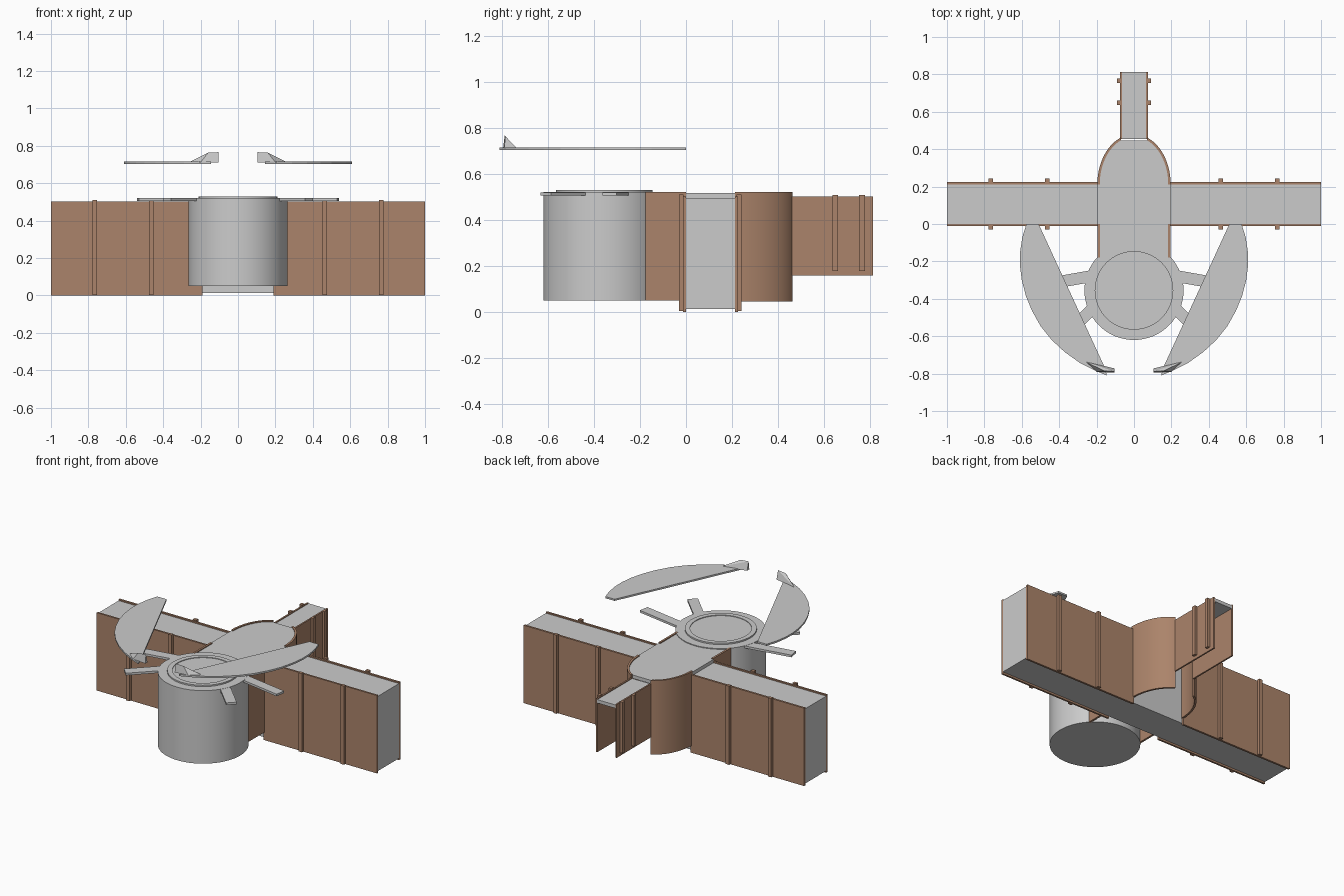
import bpy, bmesh, math

if "Cube" in bpy.data.objects:
    bpy.data.objects.remove(bpy.data.objects["Cube"])

brown = bpy.data.materials.new("brown_panel")
brown.diffuse_color = (0.41, 0.23, 0.145, 1)
brown.use_nodes = True
brown.node_tree.nodes["Principled BSDF"].inputs["Base Color"].default_value = brown.diffuse_color


def finish(name, bm, mat=None, mirror=False, smooth=False):
    bmesh.ops.recalc_face_normals(bm, faces=bm.faces)
    me = bpy.data.meshes.new(name)
    bm.to_mesh(me)
    bm.free()
    ob = bpy.data.objects.new(name, me)
    bpy.context.collection.objects.link(ob)
    if mat:
        me.materials.append(mat)
    if mirror:
        ob.modifiers.new("Mirror", 'MIRROR')
    if smooth:
        bpy.ops.object.select_all(action='DESELECT')
        ob.select_set(True)
        bpy.context.view_layer.objects.active = ob
        bpy.ops.object.shade_smooth_by_angle(angle=math.radians(35))
    return ob


def prism(name, pts, z0, z1, **kw):
    """Extrude an outline in the xy plane from z0 to z1."""
    bm = bmesh.new()
    face = bm.faces.new([bm.verts.new((x, y, z0)) for x, y in pts])
    top = bmesh.ops.extrude_face_region(bm, geom=[face])["geom"]
    for v in top:
        if isinstance(v, bmesh.types.BMVert):
            v.co.z = z1
    return finish(name, bm, **kw)


def box(name, x0, x1, y0, y1, z0, z1, **kw):
    return prism(name, [(x0, y0), (x1, y0), (x1, y1), (x0, y1)], z0, z1, **kw)


def lathe(name, profile, cy, steps=64):
    """Spin an (r, z) profile that starts and ends on the axis."""
    bm = bmesh.new()
    vs = [bm.verts.new((r, cy, z)) for r, z in profile]
    es = [bm.edges.new(p) for p in zip(vs, vs[1:])]
    bmesh.ops.spin(bm, geom=vs + es, cent=(0, cy, 0), axis=(0, 0, 1),
                   angle=math.tau, steps=steps)
    bmesh.ops.remove_doubles(bm, verts=bm.verts, dist=1e-4)
    return finish(name, bm, smooth=True)


def arc(rx, ry, cy, x_end, n=16):
    """Elliptical quarter from (rx, cy) round to x = x_end."""
    a1 = math.acos(x_end / rx)
    return [(rx * math.cos(a1 * i / n), cy + ry * math.sin(a1 * i / n))
            for i in range(n + 1)]


# Long cross hall with brown side panels and ribs
box("hall", -1, 1, 0, 0.212, 0.012, 0.494)
for side, y0, y1, r0, r1 in (("front", -0.012, 0, -0.03, -0.01),
                             ("back", 0.212, 0.225, 0.22, 0.242)):
    box(f"hall_panel_{side}", 0.19, 1, y0, y1, 0, 0.502, mat=brown, mirror=True)
    for i, x in enumerate((0.465, 0.765)):
        box(f"hall_rib_{side}_{i}", x - 0.012, x + 0.012, r0, r1, 0.003, 0.51,
            mat=brown, mirror=True)

# Hollow central body: roof, straight front walls, curved rear walls
inner = arc(0.183, 0.255, 0.212, 0.07)
outer = arc(0.196, 0.268, 0.212, 0.07)
half = [(0.183, -0.2), (0.183, 0), (0.196, 0), (0.196, 0.212)] + inner
prism("body_roof", half + [(-x, y) for x, y in reversed(half)], 0.494, 0.516)
prism("body_wall_back", outer + inner[::-1], 0.045, 0.522,
      mat=brown, mirror=True, smooth=True)
box("body_wall_front", 0.183, 0.196, -0.18, 0, 0.05, 0.522, mat=brown, mirror=True)

# Rear passage: thin roof, two side walls, ribs, open end and bottom
box("tail_roof", -0.066, 0.066, 0.455, 0.812, 0.475, 0.497)
box("tail_wall", 0.064, 0.074, 0.455, 0.812, 0.158, 0.502, mat=brown, mirror=True)
for i, y in enumerate((0.648, 0.765)):
    box(f"tail_rib_{i}", 0.07, 0.09, y - 0.012, y + 0.012, 0.178, 0.507,
        mat=brown, mirror=True)

# Drum with raised ring on top
CY = -0.355
lathe("drum", [(0, 0.05), (0.265, 0.05), (0.265, 0.521), (0.21, 0.521),
               (0.21, 0.53), (0.18, 0.53), (0.18, 0.526), (0, 0.526)], CY)


# Flat spokes under the blades
def spoke(name, p, q, w):
    d = math.hypot(q[0] - p[0], q[1] - p[1])
    nx, ny = -(q[1] - p[1]) / d * w / 2, (q[0] - p[0]) / d * w / 2
    prism(name, [(p[0] + nx, p[1] + ny), (q[0] + nx, q[1] + ny),
                 (q[0] - nx, q[1] - ny), (p[0] - nx, p[1] - ny)],
          0.506, 0.52, mirror=True)


spoke("spoke_side", (0.2, -0.274), (0.535, -0.333), 0.063)
spoke("spoke_front", (0.17, -0.40), (0.38, -0.61), 0.063)

# Floating crescent blades
blade = [(0.51, 0), (0.575, 0), (0.597, -0.07), (0.609, -0.15), (0.61, -0.22),
         (0.6, -0.3), (0.578, -0.385), (0.545, -0.465), (0.5, -0.545),
         (0.44, -0.62), (0.37, -0.685), (0.29, -0.742), (0.21, -0.783),
         (0.145, -0.81), (0.155, -0.77)]
prism("blade", blade, 0.704, 0.715, mirror=True)

# Wedge fin at each blade tip
bm = bmesh.new()
for co in ((0.262, -0.735, 0.712), (0.2, -0.79, 0.712), (0.105, -0.795, 0.712),
           (0.105, -0.772, 0.712), (0.105, -0.788, 0.766), (0.16, -0.785, 0.763)):
    bm.verts.new(co)
bmesh.ops.convex_hull(bm, input=bm.verts)
finish("blade_fin", bm, mirror=True)
